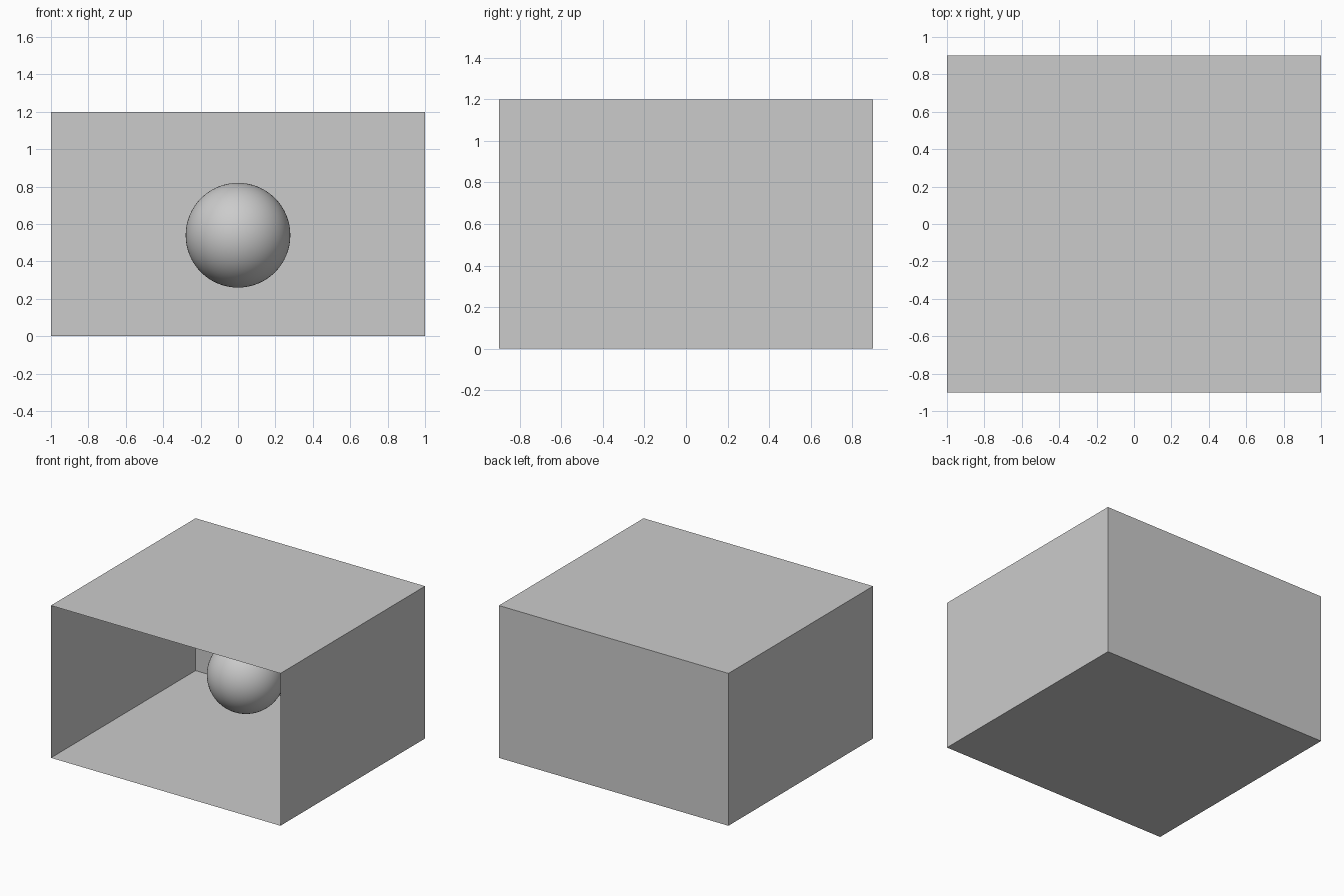
import bpy
from math import pi

if "Cube" in bpy.data.objects:
    bpy.data.objects.remove(bpy.data.objects["Cube"])

W, D, H = 2.0, 1.8, 1.2


def panel(name, loc, size, rot=(0, 0, 0)):
    """Thin flat sheet: unit plane scaled to size, then rotated into place."""
    bpy.ops.mesh.primitive_plane_add(size=1, location=loc, rotation=rot)
    ob = bpy.context.object
    ob.name = name
    ob.scale = (size[0], size[1], 1)
    bpy.ops.object.transform_apply(location=False, rotation=True, scale=True)
    return ob


# Room shell, open at the front
panel("floor", (0, 0, 0), (W, D))
panel("ceiling", (0, 0, H), (W, D), (pi, 0, 0))
panel("back_wall", (0, D / 2, H / 2), (W, H), (pi / 2, 0, 0))
for name, side in (("left_wall", -1), ("right_wall", 1)):
    panel(name, (side * W / 2, 0, H / 2), (H, D), (0, -side * pi / 2, 0))

# Floating ball
bpy.ops.mesh.primitive_uv_sphere_add(segments=64, ring_count=32, radius=0.28,
                                     location=(0, 0.1, 0.54))
bpy.context.object.name = "ball"
bpy.ops.object.shade_smooth()
